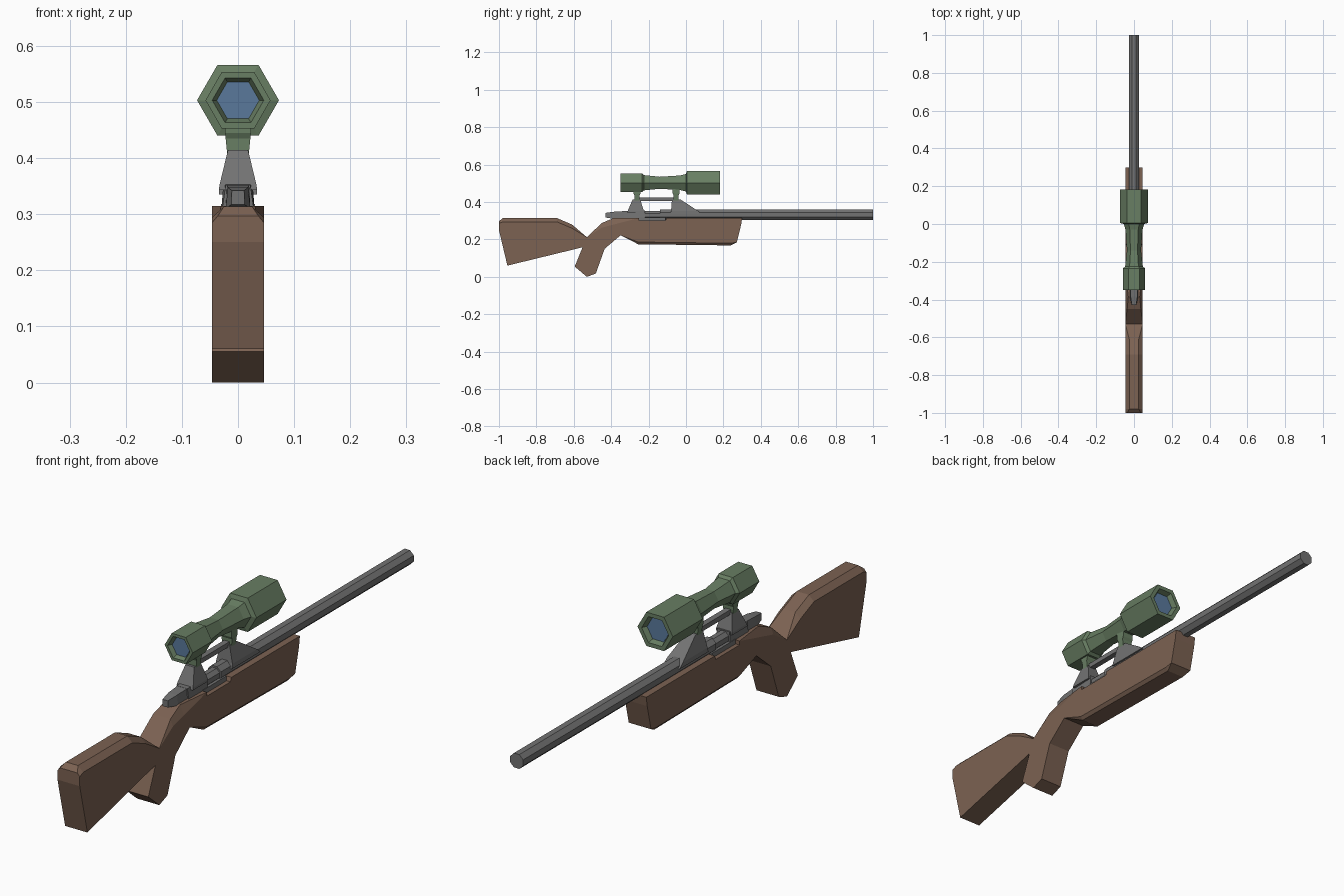
import bpy, bmesh, math


def material(name, color):
    m = bpy.data.materials.new(name)
    m.diffuse_color = (*color, 1)
    return m


WOOD = material("wood", (0.20, 0.122, 0.085))
METAL = material("metal", (0.17, 0.17, 0.17))
GREEN = material("green", (0.14, 0.21, 0.125))
GLASS = material("glass", (0.10, 0.19, 0.33))


def finish(bm, name, mat):
    bmesh.ops.remove_doubles(bm, verts=bm.verts, dist=1e-5)
    bmesh.ops.recalc_face_normals(bm, faces=bm.faces)
    me = bpy.data.meshes.new(name)
    bm.to_mesh(me)
    bm.free()
    me.materials.append(mat)
    ob = bpy.data.objects.new(name, me)
    bpy.context.collection.objects.link(ob)
    return ob


def loft(name, sections, mat):
    """Skin a list of equal-length point rings and cap both ends."""
    bm = bmesh.new()
    rings = [[bm.verts.new(p) for p in s] for s in sections]
    for a, b in zip(rings, rings[1:]):
        for i in range(len(a)):
            j = (i + 1) % len(a)
            bm.faces.new((a[i], a[j], b[j], b[i]))
    bm.faces.new(rings[0])
    bm.faces.new(rings[-1])
    return finish(bm, name, mat)


def tube(name, profile, n, zc, mat, turn=0.0):
    """n-sided turned shape along y from (y, radius) pairs."""
    angles = [turn + math.tau * i / n for i in range(n)]
    return loft(name, [[(r * math.cos(a), y, zc + r * math.sin(a)) for a in angles]
                       for y, r in profile], mat)


def bar(name, stations, mat):
    """Block along y from (y, half width bottom, half width top, z0, z1)."""
    return loft(name, [[(-b, y, z0), (b, y, z0), (t, y, z1), (-t, y, z1)]
                       for y, b, t, z0, z1 in stations], mat)


def post(name, levels, mat):
    """Block along z from (z, half width, y0, y1)."""
    return loft(name, [[(-w, a, z), (w, a, z), (w, b, z), (-w, b, z)]
                       for z, w, a, b in levels], mat)


# Wooden stock: (y, z, edge inset in x, edge drop in z)
W = 0.046
stock = [
    (-1.0, 0.25, 0, 0), (-1.0, 0.297, 0.010, 0.012), (-0.98, 0.314, 0.021, 0.020),
    (-0.69, 0.314, 0.021, 0.020), (-0.61, 0.28, 0.021, 0.020), (-0.53, 0.212, 0, 0),
    (-0.45, 0.288, 0.010, 0.025), (-0.385, 0.315, 0.016, 0.035), (-0.25, 0.315, 0, 0),
    (-0.25, 0.300, 0, 0), (-0.11, 0.300, 0, 0), (-0.105, 0.315, 0, 0),
    (0.30, 0.315, 0, 0), (0.295, 0.28, 0, 0), (0.272, 0.185, 0, 0),
    (0.24, 0.168, 0.010, -0.012), (-0.255, 0.174, 0.010, -0.012), (-0.35, 0.222, 0, 0),
    (-0.435, 0.15, 0, 0), (-0.482, 0.018, 0, 0), (-0.53, 0.0, 0, 0),
    (-0.595, 0.055, 0, 0), (-0.553, 0.158, 0, 0), (-0.955, 0.06, 0, 0),
]
loft("stock", [
    [(-W, y, z - d) for y, z, i, d in stock],
    [(-W + i, y, z) for y, z, i, d in stock],
    [(W - i, y, z) for y, z, i, d in stock],
    [(W, y, z - d) for y, z, i, d in stock],
], WOOD)

# Barrel, bolt and receiver
EIGHTH = math.pi / 8
tube("barrel", [(-0.14, 0.029), (1.0, 0.029)], 8, 0.332, METAL, EIGHTH)
tube("bolt", [(-0.25, 0.024), (-0.13, 0.024)], 8, 0.330, METAL, EIGHTH)
bar("receiver", [(-0.33, 0.028, 0.022, 0.31, 0.352), (-0.22, 0.030, 0.026, 0.305, 0.355)], METAL)
bar("receiver_tail", [(-0.43, 0.012, 0.011, 0.317, 0.342), (-0.385, 0.022, 0.018, 0.31, 0.348),
                      (-0.32, 0.022, 0.020, 0.31, 0.352)], METAL)
bar("ejection_plate", [(-0.25, 0.030, 0.030, 0.295, 0.318), (-0.11, 0.030, 0.030, 0.295, 0.318)], METAL)

# Scope bases and connecting rail
post("rear_base", [(0.343, 0.034, -0.315, -0.225), (0.352, 0.033, -0.312, -0.225),
                   (0.414, 0.018, -0.285, -0.245)], METAL)
post("front_base", [(0.335, 0.034, -0.085, 0.085), (0.352, 0.033, -0.08, 0.065),
                    (0.414, 0.018, -0.075, -0.03)], METAL)
bar("rail", [(-0.27, 0.011, 0.011, 0.406, 0.424), (-0.05, 0.011, 0.011, 0.406, 0.424)], METAL)

# Scope mounts
for label, yc in (("rear", -0.262), ("front", -0.053)):
    post(label + "_scope_mount", [(0.405, 0.019, yc - 0.013, yc + 0.013),
                                  (0.435, 0.022, yc - 0.013, yc + 0.013),
                                  (0.445, 0.023, yc - 0.018, yc + 0.018),
                                  (0.478, 0.023, yc - 0.018, yc + 0.018)], GREEN)

# Scope body with recessed ends, and lenses
ZS = 0.503
tube("scope_body", [(-0.333, 0.038), (-0.35, 0.046), (-0.35, 0.058), (-0.235, 0.058),
                    (-0.225, 0.047), (-0.14, 0.037), (-0.03, 0.045), (0.0, 0.054), (0.005, 0.073),
                    (0.182, 0.073), (0.182, 0.056), (0.162, 0.047)], 6, ZS, GREEN)
tube("rear_lens", [(-0.335, 0.0375), (-0.325, 0.0375)], 6, ZS, GLASS)
tube("front_lens", [(0.155, 0.046), (0.164, 0.046)], 6, ZS, GLASS)
